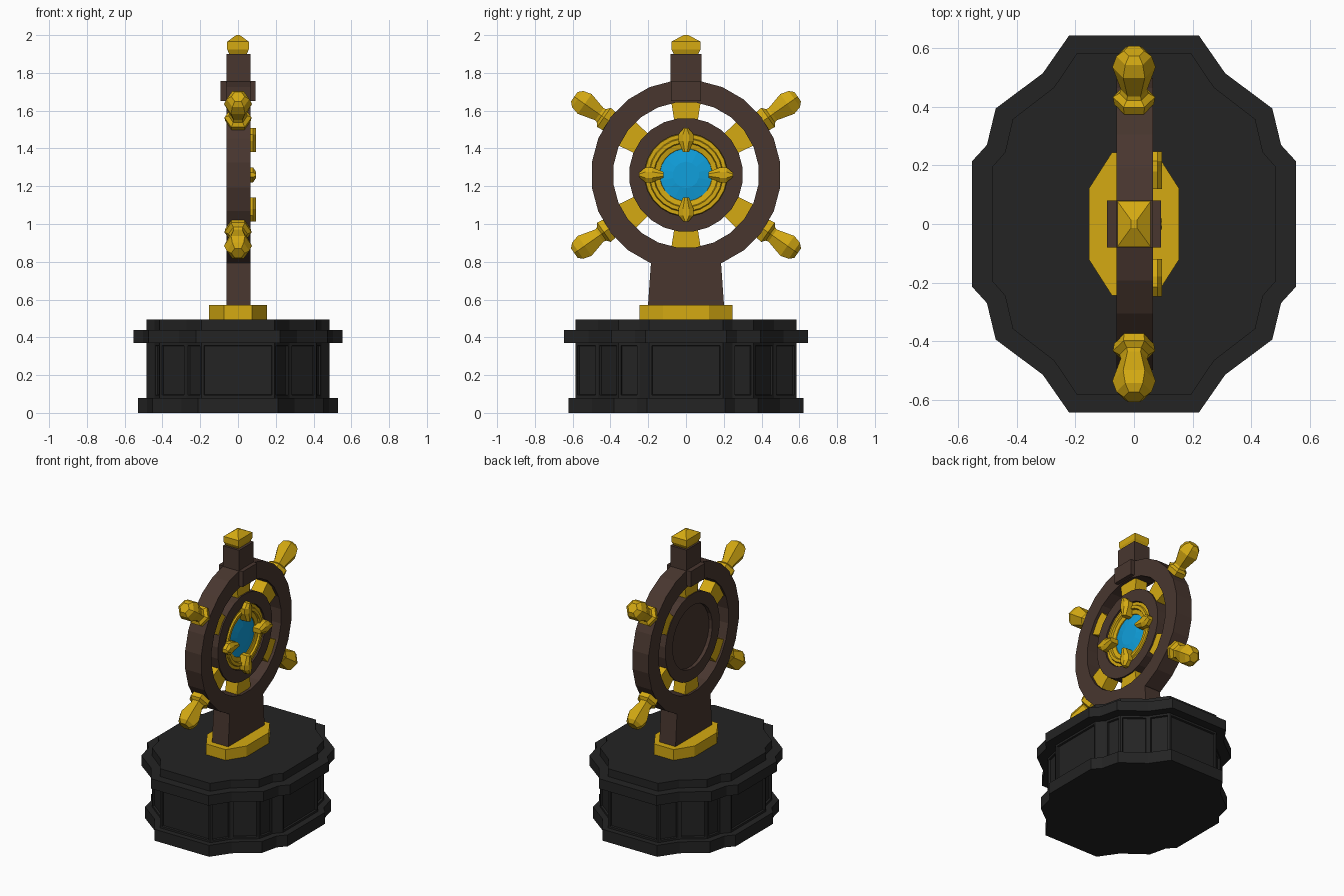
import bpy, bmesh, math
from mathutils import Vector

if "Cube" in bpy.data.objects:
    bpy.data.objects.remove(bpy.data.objects["Cube"])

def material(name, rgb):
    m = bpy.data.materials.new(name)
    m.diffuse_color = (*rgb, 1)
    m.use_nodes = True
    m.node_tree.nodes["Principled BSDF"].inputs["Base Color"].default_value = m.diffuse_color
    return m

BLACK = material("black", (0.017, 0.017, 0.017))
BROWN = material("dark brown", (0.065, 0.037, 0.028))
GOLD = material("gold", (0.66, 0.40, 0.006))
BLUE = material("blue", (0.005, 0.35, 0.72))
HUB = Vector((0, 0, 1.26))

def loft(name, rings, mat, wrap=False, panel=0):
    """Skin a list of vertex rings, capped at the ends or wrapped into a loop."""
    bm = bmesh.new()
    vs = [[bm.verts.new(p) for p in r] for r in rings]
    n = len(vs[0])
    sides = []
    for i in range(len(vs) if wrap else len(vs) - 1):
        a, b = vs[i], vs[(i + 1) % len(vs)]
        for j in range(n):
            k = (j + 1) % n
            sides.append(bm.faces.new((a[j], a[k], b[k], b[j])))
    if not wrap:
        bm.faces.new(vs[0])
        bm.faces.new(vs[-1])
    bmesh.ops.recalc_face_normals(bm, faces=bm.faces)
    if panel:
        wide = [f for f in sides if min(e.calc_length() for e in f.edges) > 0.1]
        bmesh.ops.inset_individual(bm, faces=wide, thickness=0.02, depth=0)
        bmesh.ops.inset_individual(bm, faces=wide, thickness=0.004, depth=-panel)
    me = bpy.data.meshes.new(name)
    bm.to_mesh(me)
    bm.free()
    me.materials.append(mat)
    ob = bpy.data.objects.new(name, me)
    bpy.context.collection.objects.link(ob)
    return ob

def rect(z, hx, hy, cx=0.0):
    return [(cx + hx * a, hy * b, z) for a, b in ((1, 1), (-1, 1), (-1, -1), (1, -1))]

def mirror4(quarter):
    """Full outline from the points of the +x +y quarter."""
    q = list(quarter)
    return (q + [(x, -y) for x, y in reversed(q)] + [(-x, -y) for x, y in q]
            + [(-x, y) for x, y in reversed(q)])

def wheel_pt(x, r, a):
    return HUB + Vector((x, r * math.cos(a), r * math.sin(a)))

def turned_ring(name, profile, n, mat):
    rings = [[wheel_pt(x, r, math.tau * (i + .5) / n) for x, r in profile] for i in range(n)]
    return loft(name, rings, mat, wrap=True)

def turned_disc(name, profile, n, mat):
    rings = [[wheel_pt(x, r, math.tau * (i + .5) / n) for i in range(n)] for x, r in profile]
    return loft(name, rings, mat)

# Plinth layers sharing one outline
OUT = mirror4([(0.22, 0.645), (0.31, 0.515), (0.47, 0.395), (0.50, 0.27), (0.55, 0.215)])
def plinth(name, z0, z1, hx, hy, panel=0):
    sx, sy = hx / 0.55, hy / 0.645
    loft(name, [[(x * sx, y * sy, z) for x, y in OUT] for z in (z0, z1)], BLACK, panel=panel)
plinth("plinth_foot", 0, 0.08, 0.53, 0.622)
plinth("plinth_body", 0.08, 0.37, 0.485, 0.585, panel=0.012)
plinth("plinth_rim", 0.37, 0.44, 0.553, 0.645)
plinth("plinth_top", 0.44, 0.495, 0.485, 0.585)

# Gold mounting plate and wooden stem
PLATE = mirror4([(0.075, 0.245), (0.153, 0.123)])
loft("mounting_plate", [[(x, y, z) for x, y in PLATE] for z in (0.49, 0.57)], GOLD)
loft("stem", [rect(0.56, 0.0625, 0.202, 0.0025), rect(0.80, 0.0625, 0.185, 0.0025),
              rect(0.83, 0.0625, 0.12, 0.0025)], BROWN)

# Wheel rings
turned_ring("outer_ring", [(-0.06, 0.387), (0.065, 0.387), (0.065, 0.503), (-0.06, 0.503)], 24, BROWN)
turned_ring("inner_ring", [(-0.05, 0.22), (0.055, 0.22), (0.055, 0.302), (-0.05, 0.302)], 24, BROWN)
turned_disc("back_disc", [(-0.025, 0.23), (0.005, 0.23)], 24, BROWN)

# Medallion: stepped bezel, blue gem, four pointed prongs
turned_ring("bezel", [(0.0, 0.13), (0.0, 0.225), (0.045, 0.217), (0.045, 0.197), (0.055, 0.192),
                      (0.055, 0.172), (0.042, 0.167), (0.036, 0.14)], 24, GOLD)
turned_disc("gem", [(0.0, 0.145), (0.03, 0.143), (0.042, 0.07)], 14, BLUE)
PRONG = [(0.12, 0.016), (0.18, 0.04), (0.215, 0.04), (0.248, 0.012)]
for i in range(4):
    a = i * math.pi / 2
    d, t = Vector((0, math.cos(a), math.sin(a))), Vector((0, -math.sin(a), math.cos(a)))
    outline = PRONG + [(r, -w) for r, w in reversed(PRONG)]
    rings = [[HUB + Vector((x, 0, 0)) + d * r + t * (w * s) for r, w in outline]
             for x, s in ((0.03, 1), (0.08, 1), (0.096, 0.4))]
    loft(f"prong_{i + 1}", rings, GOLD)

# Spokes, and hexagonal handles on the four diagonal ones
HANDLE = [(0.48, 0.055), (0.50, 0.068), (0.53, 0.072), (0.545, 0.05), (0.56, 0.045),
          (0.655, 0.074), (0.70, 0.06), (0.722, 0.035)]
for i, deg in enumerate((90, 270, 35, 145, 215, 325)):
    a = math.radians(deg)
    d, t = Vector((0, math.cos(a), math.sin(a))), Vector((0, -math.sin(a), math.cos(a)))
    X = Vector((1, 0, 0))
    rings = [[HUB + d * r + X * (0.045 * p) + t * (w * q)
              for p, q in ((1, 1), (-1, 1), (-1, -1), (1, -1))]
             for r, w in ((0.285, 0.062), (0.4, 0.08))]
    loft(f"spoke_{i + 1}", rings, GOLD)
    if i > 1:
        rings = [[HUB + d * r + X * (w * math.cos(k * math.pi / 3)) + t * (w * math.sin(k * math.pi / 3))
                  for k in range(6)] for r, w in HANDLE]
        loft(f"handle_{i - 1}", rings, GOLD)

# Top post, its collar block and the gold finial
loft("top_collar", [rect(1.65, 0.093, 0.08), rect(1.758, 0.093, 0.08)], BROWN)
loft("top_post", [rect(1.70, 0.0625, 0.081, 0.0025), rect(1.90, 0.0625, 0.081, 0.0025)], BROWN)
loft("finial", [rect(1.895, 0.045, 0.062), rect(1.925, 0.057, 0.078), rect(1.965, 0.057, 0.078),
                rect(2.0, 0.01, 0.013)], GOLD)
